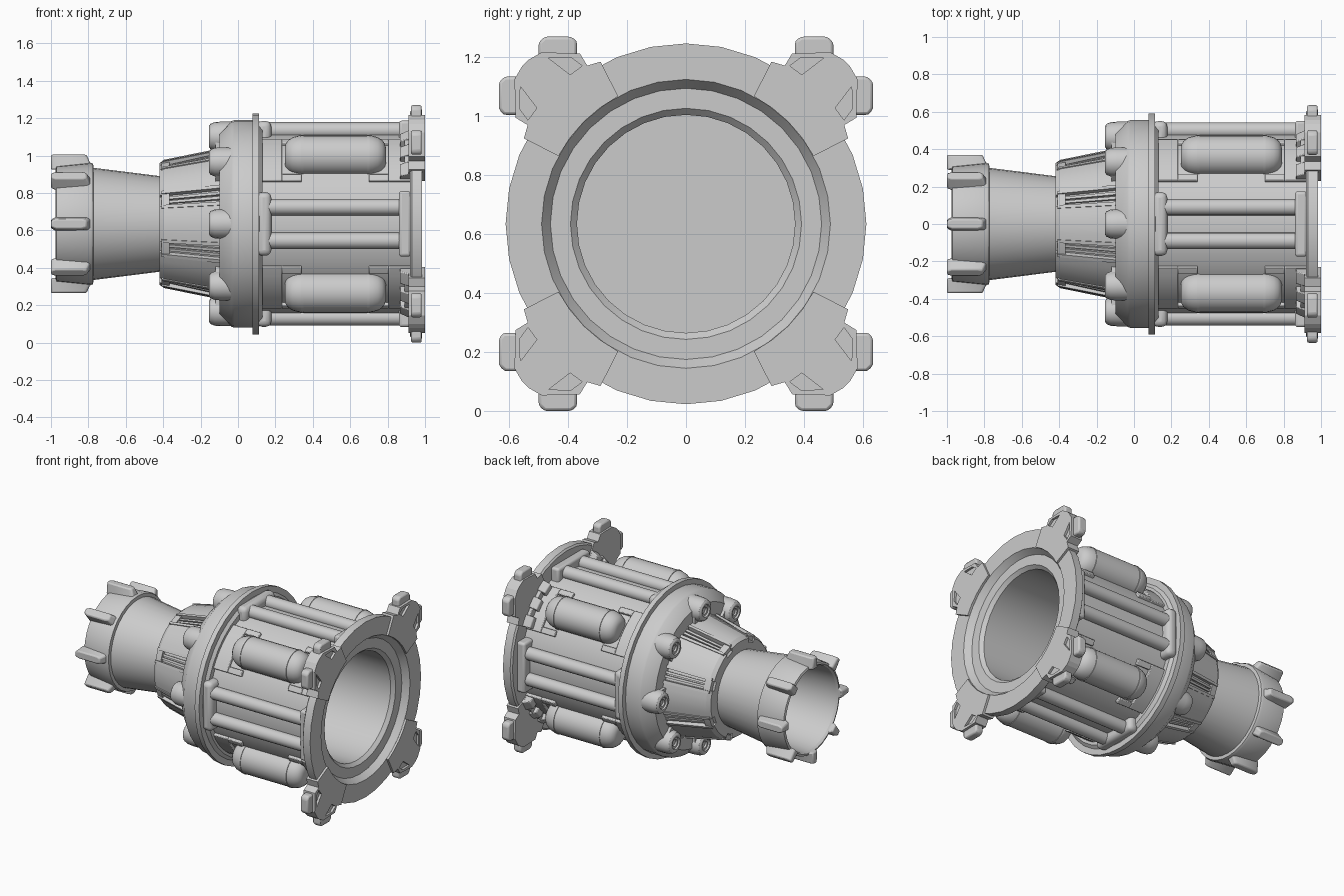
import bpy, bmesh
from math import sin, cos, radians, pi
from mathutils import Matrix, Vector

if "Cube" in bpy.data.objects:
    bpy.data.objects.remove(bpy.data.objects["Cube"])

CZ = 0.635
AXIS = Matrix.Translation((0, 0, CZ))


def place(deg, radius=0.0, side=0.0):
    """Frame turned about the long x axis; local z points outward."""
    return AXIS @ Matrix.Rotation(radians(deg), 4, 'X') @ Matrix.Translation((0, side, radius))


def lathe(bm, prof, n=32, m=AXIS):
    """Spin (x, r) points about the local x axis."""
    rings = []
    for x, r in prof:
        if r < 1e-6:
            rings.append([bm.verts.new(m @ Vector((x, 0, 0)))] * n)
        else:
            rings.append([bm.verts.new(m @ Vector((x, r * sin(2 * pi * i / n), r * cos(2 * pi * i / n))))
                          for i in range(n)])
    for a, b in zip(rings, rings[1:]):
        for i in range(n):
            j = (i + 1) % n
            f = list(dict.fromkeys((a[i], a[j], b[j], b[i])))
            if len(f) > 2:
                bm.faces.new(f)


def loft(bm, a, b, m):
    """Solid between two matching point loops."""
    va = [bm.verts.new(m @ Vector(p)) for p in a]
    vb = [bm.verts.new(m @ Vector(p)) for p in b]
    bm.faces.new(va)
    bm.faces.new(vb[::-1])
    for i in range(len(a)):
        j = (i + 1) % len(a)
        bm.faces.new((va[i], va[j], vb[j], vb[i]))


def prism_x(bm, yz, x0, x1, m):
    loft(bm, [(x0, y, z) for y, z in yz], [(x1, y, z) for y, z in yz], m)


def box(bm, x0, x1, half, z0, z1, m):
    prism_x(bm, [(-half, z0), (half, z0), (half, z1), (-half, z1)], x0, x1, m)


def arc(r, a0, a1, n):
    return [(r * sin(radians(a0 + (a1 - a0) * i / n)), r * cos(radians(a0 + (a1 - a0) * i / n)))
            for i in range(n + 1)]


def wedge(bm, x0, x1, inner, outer0, outer1, a, half, m, n=4):
    """Curved plate whose outer radius may differ at both ends."""
    s0 = arc(inner, a - half, a + half, n) + arc(outer0, a + half, a - half, n)
    s1 = arc(inner, a - half, a + half, n) + arc(outer1, a + half, a - half, n)
    loft(bm, [(x0, *p) for p in s0], [(x1, *p) for p in s1], m)


def finish(name, bm, bevel=0, segs=2, flat=False):
    bmesh.ops.recalc_face_normals(bm, faces=bm.faces)
    me = bpy.data.meshes.new(name)
    bm.to_mesh(me)
    bm.free()
    ob = bpy.data.objects.new(name, me)
    bpy.context.collection.objects.link(ob)
    if not flat:
        bpy.ops.object.select_all(action='DESELECT')
        ob.select_set(True)
        bpy.context.view_layer.objects.active = ob
        bpy.ops.object.shade_smooth_by_angle(angle=radians(30))
    if bevel:
        b = ob.modifiers.new("bevel", 'BEVEL')
        b.width, b.segments, b.limit_method = bevel, segs, 'ANGLE'
    return ob


EIGHT = [45 * k for k in range(8)]
FOUR = [90 * k for k in range(4)]

# main barrel with front bore and end flange
bm = bmesh.new()
lathe(bm, [(.1, 0), (.1, .37), (.92, .37), (.943, .392), (.943, .46), (.985, .49), (.985, .612),
           (.93, .612), (.92, .60), (.92, .494), (.05, .494), (.05, 0)])
finish("main_barrel", bm)

# middle collar with thin rim
bm = bmesh.new()
lathe(bm, [(.13, .45), (.13, .53), (.112, .55), (.112, .59), (.078, .59), (.078, .555), (-.02, .555),
           (-.035, .55), (-.1, .485), (-.1, .30)], 36)
finish("middle_collar", bm)

# rear neck and open mouth
bm = bmesh.new()
lathe(bm, [(-.45, 0), (-.45, .24), (-.80, .275), (-.96, .285), (-.975, .295), (-.97, .31), (-.79, .328),
           (-.775, .322), (-.772, .30), (-.43, .257), (-.38, .25), (-.38, 0)])
finish("rear_neck", bm)

# tapered grip lugs around the mouth
bm = bmesh.new()
base = [(-1, -.024), (-.975, -.038), (-.79, -.038), (-.775, -.03),
        (-.775, .03), (-.79, .038), (-.975, .038), (-1, .024)]
top = [(-1, -.016), (-.975, -.026), (-.835, -.026), (-.81, -.018),
       (-.81, .018), (-.835, .026), (-.975, .026), (-1, .016)]
for a in EIGHT:
    loft(bm, [(x, y, .29) for x, y in base], [(x, y, .37) for x, y in top], place(a))
finish("mouth_lugs", bm, .008)

# tapered shroud core
bm = bmesh.new()
lathe(bm, [(-.42, .24), (-.42, .30), (-.405, .315), (-.09, .385), (-.05, .385)])
finish("shroud_core", bm)

# shroud panels, their raised edges and the bars in the slots
bm = bmesh.new()
for a in EIGHT:
    m = place(a)
    wedge(bm, -.42, -.395, .27, .325, .343, 0, 17, m)
    wedge(bm, -.395, -.09, .27, .343, .405, 0, 17, m)
    for s in (-1, 1):
        wedge(bm, -.41, -.09, .30, .345, .411, s * 15.6, 1.4, m, n=1)
        wedge(bm, -.37, -.09, .29, .336, .402, 22.5 + s * 1.9, 1.2, m, n=1)
    wedge(bm, -.41, -.365, .27, .338, .346, 22.5, 6, m, n=2)
finish("shroud_panels", bm)

# bolt bosses on the collar
bm = bmesh.new()
for a in EIGHT:
    lathe(bm, [(-.135, 0), (-.135, .02), (-.145, .024), (-.145, .038), (-.155, .042), (-.155, .056),
               (-.147, .068), (-.125, .077), (-.09, .08), (-.02, .08)], 20, place(a, .467))
    box(bm, -.12, -.03, .07, .37, .47, place(a))
finish("bolt_bosses", bm)

# paired rods with end blocks
rods, rear, front = bmesh.new(), bmesh.new(), bmesh.new()
for a in FOUR:
    for s in (-.09, .09):
        lathe(rods, [(.12, .044), (.9, .044)], 16, place(a, .50, s))
    box(rear, .10, .178, .17, .43, .55, place(a))
    box(front, .86, .925, .175, .43, .552, place(a))
finish("side_rods", rods)
finish("rod_rear_blocks", rear, .03, 3)
finish("rod_front_blocks", front, .016, 3)

# rounded pods on the diagonals
bm = bmesh.new()
half = [(0, 0), (0, .045), (.006, .066), (.02, .084), (.042, .098), (.07, .106), (.086, .108),
        (.087, .111), (.099, .111), (.1, .108)]
for a in FOUR:
    lathe(bm, [(.25 + x, r) for x, r in half] + [(.79 - x, r) for x, r in half[::-1]],
          24, place(a + 45, .516))
finish("side_pods", bm)

# saddle plates holding the pod ends
bm = bmesh.new()
for a in FOUR:
    m = place(a + 45)
    for x0, x1, t0, t1 in ((.11, .235, .235, .34), (.805, .925, .70, .805)):
        wedge(bm, x0, x1, .45, .511, .511, 0, 18, m, n=6)
        for s in (-1, 1):
            wedge(bm, t0, t1, .45, .511, .511, s * 15.7, 2.3, m, n=2)
finish("pod_saddles", bm, .005)

# clasps around the end flange
body, lugs, teeth, cut = bmesh.new(), bmesh.new(), bmesh.new(), bmesh.new()
edge = [(.29, .55), (.335, .537), (.36, .578), (.49, .582), (.535, .556)]
outline = edge + [(z, y) for y, z in edge[::-1]] + arc(.49, 62, 28, 4)
lug = [(.37, .53), (.37, .62), (.39, .635), (.48, .635), (.50, .615), (.50, .53)]
window = [(.466, .562), (.39, .564), (.352, .536), (.393, .506)]
for a in FOUR:
    m = place(a)
    prism_x(body, outline, .912, 1.0, m)
    for flip in (False, True):
        fl = lambda pts: [(z, y) for y, z in pts] if flip else pts
        prism_x(lugs, fl(lug), .925, .982, m)
        prism_x(cut, fl(window), .984, 1.02, m)
    # arc() measures from +z toward +y, so 45 is the diagonal
    for t in (-13, 0, 13):
        wedge(teeth, .865, .925, .46, .545, .575, 45 + t, 4, m, n=2)
    wedge(teeth, .89, .925, .46, .555, .555, 45, 17, m)
cutter = finish("clasp_window_cutter", cut, flat=True)
cutter.hide_render = True
cutter.display_type = 'WIRE'
clasp = finish("end_clasps", body, flat=True)
b = clasp.modifiers.new("windows", 'BOOLEAN')
b.object, b.operation, b.solver = cutter, 'DIFFERENCE', 'EXACT'
finish("clasp_lugs", lugs, .01)
finish("clasp_teeth", teeth, .005)
